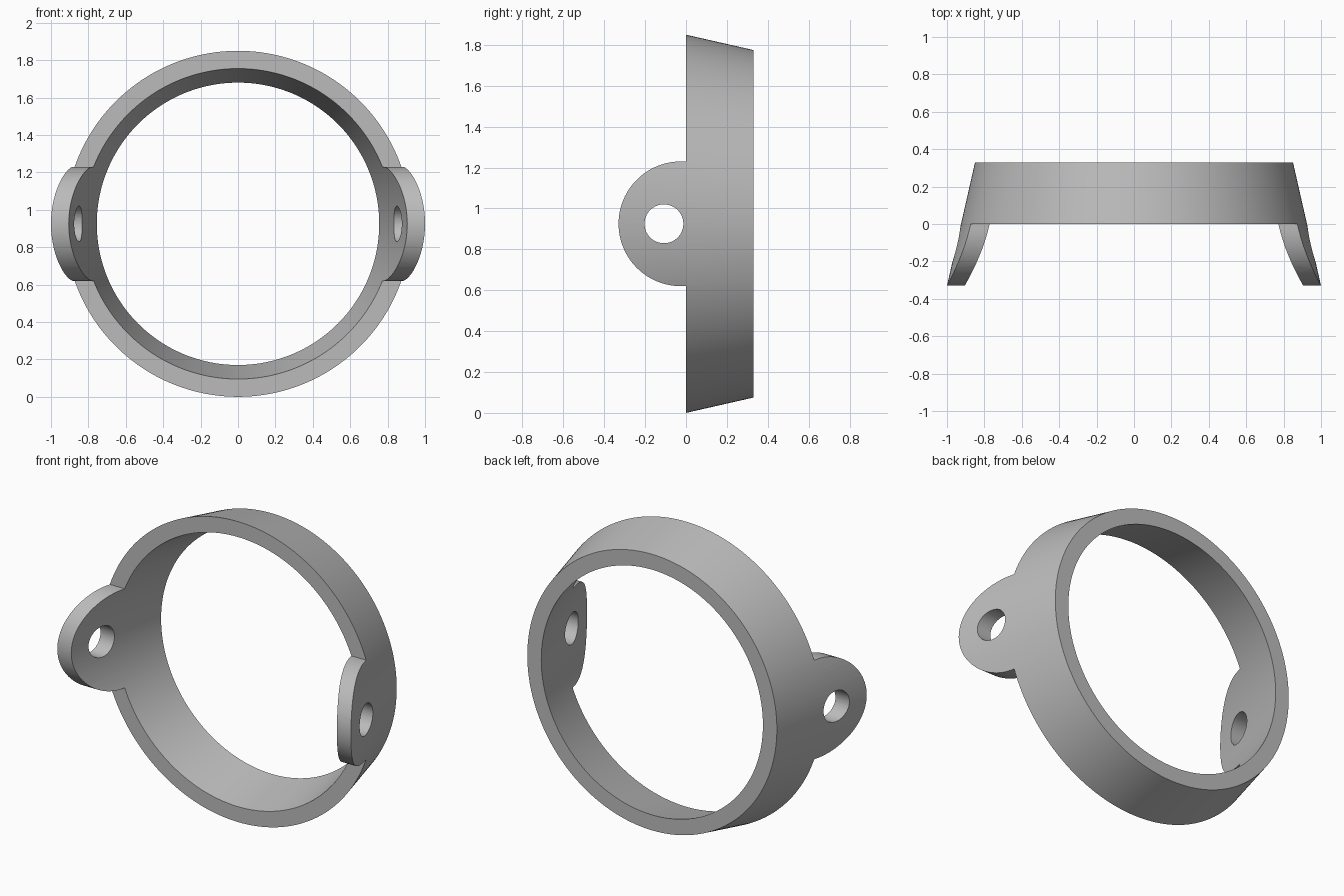
import bpy, bmesh, math
from mathutils import Matrix, Vector

cube = bpy.data.objects.get("Cube")
if cube:
    bpy.data.objects.remove(cube, do_unlink=True)

CENTRE_Z = 0.925
FRONT, BACK = -0.36, 0.33      # shell blank along y, before trimming
OUTER, WALL = 0.925, 0.095     # outer radius at y = 0, wall measured radially
TAPER = 0.075 / 0.33           # radius lost per unit of depth
TAB_R, TAB_Y = 0.305, -0.025
HOLE_R, HOLE_Y = 0.095, -0.108

grey = bpy.data.materials.new("plain grey")
grey.use_nodes = True
colour = (0.5, 0.5, 0.5, 1)
grey.diffuse_color = colour
grey.node_tree.nodes["Principled BSDF"].inputs["Base Color"].default_value = colour


def make_object(name, bm):
    bmesh.ops.recalc_face_normals(bm, faces=bm.faces)
    mesh = bpy.data.meshes.new(name)
    bm.to_mesh(mesh)
    bm.free()
    mesh.materials.append(grey)
    obj = bpy.data.objects.new(name, mesh)
    bpy.context.collection.objects.link(obj)
    return obj


def tapered_shell(name, segments=192):
    """Conical ring around the y axis."""
    bm = bmesh.new()
    section = [(OUTER - TAPER * y - inset, y)
               for y, inset in ((FRONT, 0), (BACK, 0), (BACK, WALL), (FRONT, WALL))]
    rings = []
    for i in range(segments):
        a = math.tau * i / segments
        rings.append([bm.verts.new((r * math.cos(a), y, CENTRE_Z + r * math.sin(a)))
                      for r, y in section])
    for i, ring in enumerate(rings):
        nxt = rings[(i + 1) % segments]
        for j in range(4):
            k = (j + 1) % 4
            bm.faces.new((ring[j], ring[k], nxt[k], nxt[j]))
    return make_object(name, bm)


def side_outline(name):
    """Side silhouette, a tall strip with a rounded tab, extruded along x."""
    points = [(0.5, -1.2), (0.5, 1.2), (0, 1.2), (0, TAB_R)]
    steps = 48
    for i in range(steps + 1):
        a = math.pi / 2 + math.pi * i / steps
        points.append((TAB_Y + TAB_R * math.cos(a), TAB_R * math.sin(a)))
    points += [(0, -TAB_R), (0, -1.2)]
    bm = bmesh.new()
    face = bm.faces.new([bm.verts.new((-1.5, y, CENTRE_Z + z)) for y, z in points])
    result = bmesh.ops.extrude_face_region(bm, geom=[face])
    moved = [v for v in result["geom"] if isinstance(v, bmesh.types.BMVert)]
    bmesh.ops.translate(bm, verts=moved, vec=Vector((3, 0, 0)))
    return make_object(name, bm)


def pin_hole(name):
    bm = bmesh.new()
    place = Matrix.Translation((0, HOLE_Y, CENTRE_Z)) @ Matrix.Rotation(math.pi / 2, 4, "Y")
    bmesh.ops.create_cone(bm, cap_ends=True, segments=64, radius1=HOLE_R,
                          radius2=HOLE_R, depth=3, matrix=place)
    return make_object(name, bm)


def cut(target, cutter, operation):
    cutter.hide_render = True
    mod = target.modifiers.new("cut", "BOOLEAN")
    mod.operation = operation
    mod.solver = "EXACT"
    mod.object = cutter
    bpy.context.view_layer.objects.active = target
    bpy.ops.object.modifier_apply(modifier=mod.name)
    bpy.data.objects.remove(cutter, do_unlink=True)


# Ring with two ears: trim the shell to the side outline, then bore the ears
ring = tapered_shell("ring_with_ears")
cut(ring, side_outline("outline_cutter"), "INTERSECT")
cut(ring, pin_hole("hole_cutter"), "DIFFERENCE")

# Smooth curved walls, crisp rims
bpy.ops.object.select_all(action="DESELECT")
ring.select_set(True)
bpy.context.view_layer.objects.active = ring
bpy.ops.object.shade_smooth_by_angle(angle=math.radians(30))
